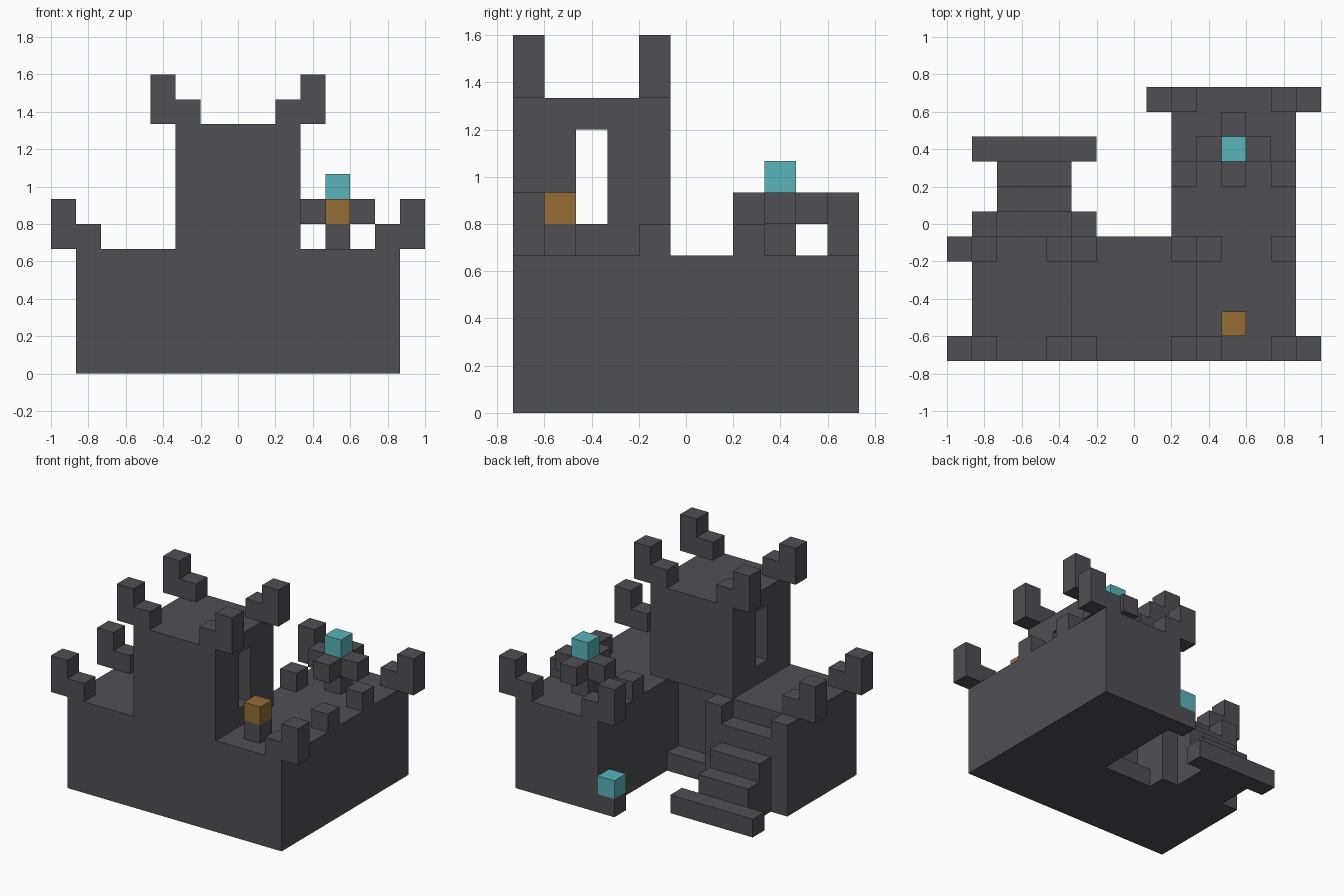
import bpy
import bmesh
from mathutils import Matrix, Vector

cube = bpy.data.objects.get("Cube")
if cube:
    bpy.data.objects.remove(cube, do_unlink=True)

U = 2 / 15                       # size of one block
ORIGIN = Vector((7.5, 5.5, 0))   # centre of the block grid


def material(name, rgb):
    mat = bpy.data.materials.new(name)
    mat.use_nodes = True
    colour = (*rgb, 1)
    mat.diffuse_color = colour
    mat.node_tree.nodes["Principled BSDF"].inputs["Base Color"].default_value = colour
    return mat


STONE = material("dark_stone", (0.08, 0.08, 0.09))
TEAL = material("teal_flame", (0.10, 0.46, 0.50))
BROWN = material("brown_wood", (0.30, 0.155, 0.037))


def blocks(name, mat, *boxes):
    """One object from boxes given as (low corner, high corner) in block units."""
    bm = bmesh.new()
    for low, high in boxes:
        low, high = Vector(low), Vector(high)
        centre = ((low + high) / 2 - ORIGIN) * U
        size = (high - low) * U
        bmesh.ops.create_cube(
            bm, size=1, matrix=Matrix.Translation(centre) @ Matrix.Diagonal((*size, 1)))
    mesh = bpy.data.meshes.new(name)
    bm.to_mesh(mesh)
    bm.free()
    mesh.materials.append(mat)
    obj = bpy.data.objects.new(name, mesh)
    bpy.context.scene.collection.objects.link(obj)
    return obj


def unit(name, mat, x, y, z, height=1):
    return blocks(name, mat, ((x, y, z), (x + 1, y + 1, z + height)))


def cut(target, name, low, high):
    cutter = blocks(name, STONE, (low, high))
    cutter.hide_render = True
    cutter.hide_viewport = True
    mod = target.modifiers.new(name, "BOOLEAN")
    mod.operation = "DIFFERENCE"
    mod.solver = "EXACT"
    mod.object = cutter


def horn(name, x, y, z, side):
    """Corner battlement: a low inner block and a tall overhanging outer one."""
    blocks(name, STONE,
           ((x, y, z), (x + 1, y + 1, z + 1)),
           ((x + side, y, z), (x + side + 1, y + 1, z + 2)))


# Main hall with a doorway recess in its back wall, and the rear wing
hall = blocks("main_hall", STONE, ((1, 0, 0), (14, 5, 5)))
cut(hall, "doorway_cutter", (6, 4, 1), (9, 5.5, 5.5))
blocks("rear_wing", STONE, ((9, 5, 0), (14, 11, 5)))

# Tower with a tall slit running through it
tower = blocks("tower", STONE, ((5, 0, 5), (10, 5, 10)))
cut(tower, "slit_cutter", (4, 2, 6), (11, 3, 9))

# Corner battlements of tower, hall and wing
for y in (0, 4):
    horn("tower_horn_right", 5, y, 10, -1)
    horn("tower_horn_left", 9, y, 10, 1)
    horn("hall_horn_right", 1, y, 5, -1)
horn("hall_horn_left", 13, 0, 5, 1)
horn("wing_horn_left", 13, 10, 5, 1)
horn("wing_horn_right", 9, 10, 5, -1)

# Single battlement blocks on the deck
for x, y in ((13, 4), (13, 7), (9, 7)):
    unit("battlement", STONE, x, y, 5)

# Staircase: flanking pillars, narrow steps and a wide bottom step
for x in (1, 5):
    unit("stair_pillar", STONE, x, 5, 0, 5)
for y in (5, 6, 7):
    blocks("stair_step", STONE, ((2, y, 0), (5, y + 1, 9 - y)))
blocks("bottom_step", STONE, ((1, 8, 0), (6, 9, 1)))

# Cross-shaped brazier on the wing deck
blocks("brazier", STONE,
       ((11, 8, 5), (12, 9, 6)),
       ((10, 8, 6), (13, 9, 7)),
       ((11, 7, 6), (12, 8, 7)),
       ((11, 9, 6), (12, 10, 7)))
unit("brazier_flame", TEAL, 11, 8, 7)

# Wooden block on a post beside the tower
unit("wood_post", STONE, 11, 1, 5)
unit("wood_block", BROWN, 11, 1, 6)

# Ground lamp at the inner corner of the wing
unit("lamp_base", STONE, 8, 10, 0)
unit("lamp_flame", TEAL, 8, 10, 1)
